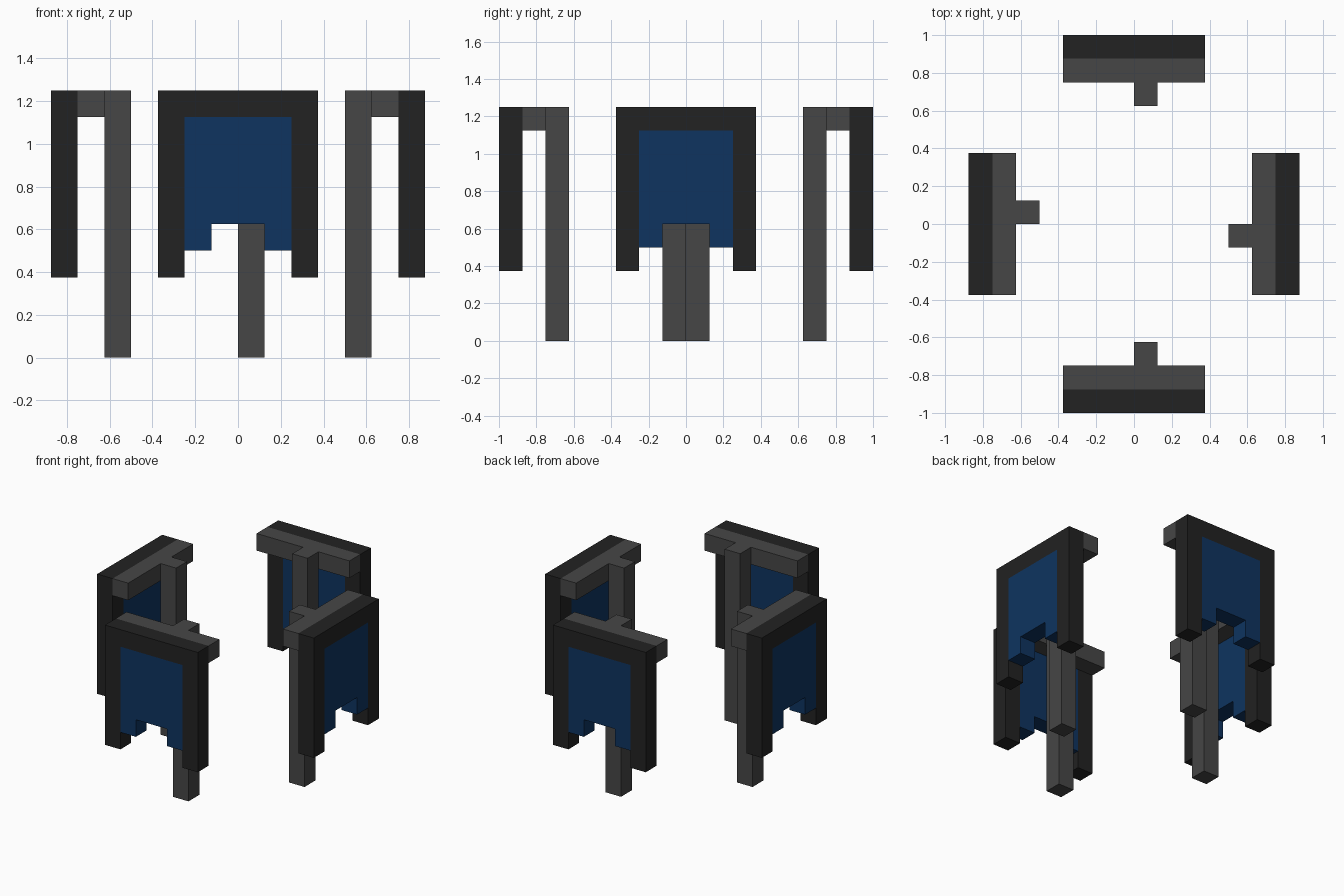
import bpy, bmesh, math
from mathutils import Matrix, Vector

if "Cube" in bpy.data.objects:
    bpy.data.objects.remove(bpy.data.objects["Cube"])

U = 0.125  # block unit


def material(name, rgb):
    m = bpy.data.materials.new(name)
    m.diffuse_color = (*rgb, 1)
    m.use_nodes = True
    m.node_tree.nodes["Principled BSDF"].inputs["Base Color"].default_value = m.diffuse_color
    return m


BLACK = material("black", (0.016, 0.016, 0.016))
GREY = material("dark grey", (0.061, 0.061, 0.061))
BLUE = material("deep blue", (0.0044, 0.034, 0.117))


def slab(name, profile, depth_start, mat, place):
    """Extrude an (x, z) profile, in block units, one block deep along +y."""
    bm = bmesh.new()
    face = bm.faces.new([bm.verts.new((x * U, depth_start * U, z * U)) for x, z in profile])
    ext = bmesh.ops.extrude_face_region(bm, geom=[face])
    verts = [v for v in ext["geom"] if isinstance(v, bmesh.types.BMVert)]
    bmesh.ops.translate(bm, verts=verts, vec=Vector((0, U, 0)))
    bmesh.ops.recalc_face_normals(bm, faces=bm.faces)
    mesh = bpy.data.meshes.new(name)
    bm.to_mesh(mesh)
    bm.free()
    mesh.materials.append(mat)
    obj = bpy.data.objects.new(name, mesh)
    obj.matrix_world = place
    bpy.context.collection.objects.link(obj)


def rect(x0, x1, z0, z1):
    return [(x0, z0), (x1, z0), (x1, z1), (x0, z1)]


# Upside-down U frame, and the notched panel that fills it
FRAME = [(-3, 3), (-2, 3), (-2, 9), (2, 9), (2, 3), (3, 3), (3, 10), (-3, 10)]
PANEL = [(-2, 4), (-1, 4), (-1, 5), (1, 5), (1, 4), (2, 4), (2, 9), (-2, 9)]

# side, turn about z, distance of outer face, sideways start of the post
SIDES = [("front", 0, 8, 0), ("right", 90, 7, -1),
         ("back", 180, 8, -1), ("left", 270, 7, -1)]

for side, turn, dist, post_x in SIDES:
    place = Matrix.Rotation(math.radians(turn), 4, "Z")
    slab(side + "_banner_frame", FRAME, -dist, BLACK, place)
    slab(side + "_banner_panel", PANEL, -dist, BLUE, place)
    slab(side + "_crossbar", rect(-3, 3, 9, 10), -dist + 1, GREY, place)
    slab(side + "_post", rect(post_x, post_x + 1, 0, 10), -dist + 2, GREY, place)
